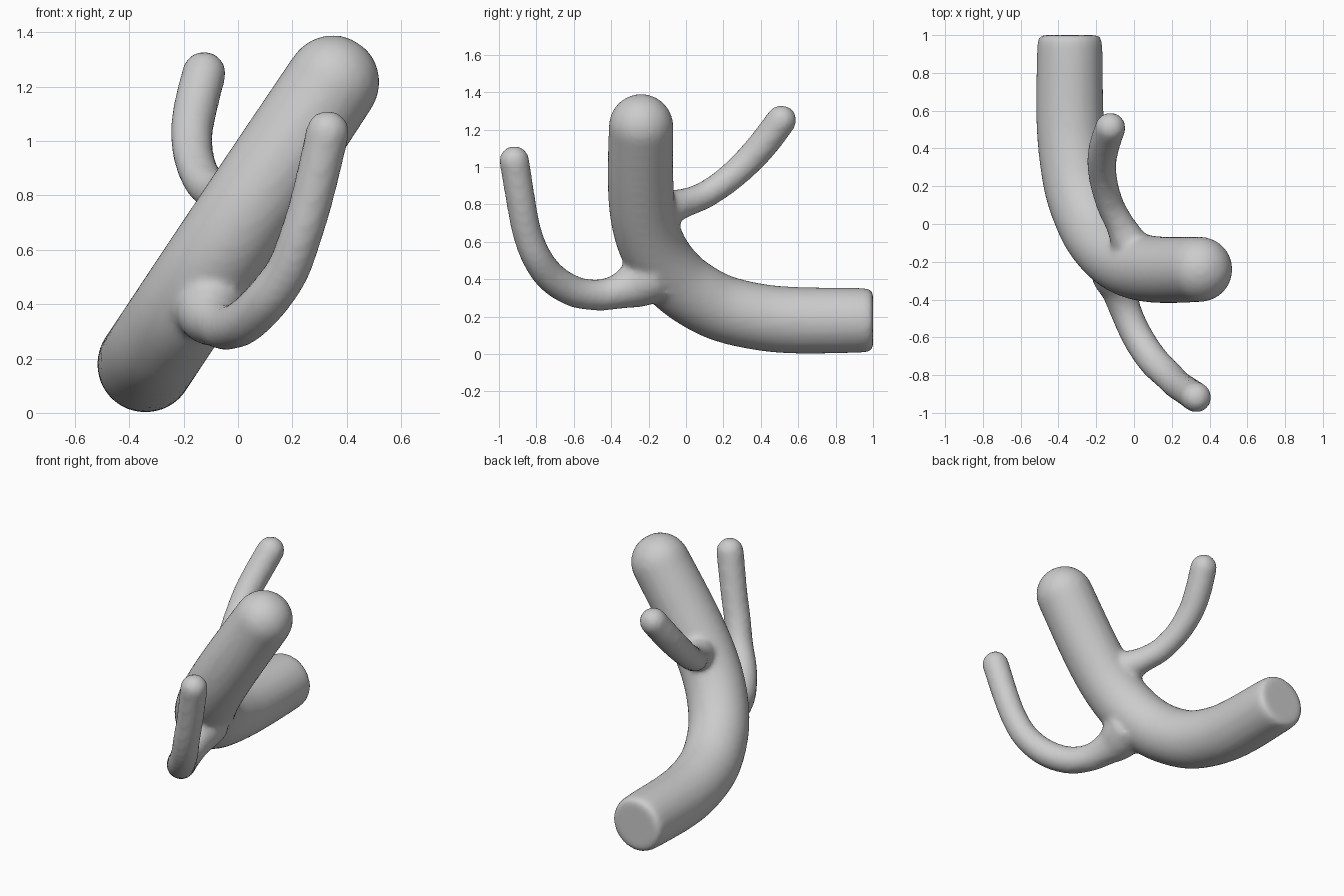
import bpy, bmesh, math
from mathutils import Vector

if "Cube" in bpy.data.objects:
    bpy.data.objects.remove(bpy.data.objects["Cube"])


def spline(pts, steps=8):
    """Catmull-Rom through (x, y, z, radius) points."""
    P = [Vector(p) for p in pts]
    P = [2 * P[0] - P[1]] + P + [2 * P[-1] - P[-2]]
    out = []
    for i in range(1, len(P) - 2):
        a, b, c, d = P[i - 1:i + 3]
        for k in range(steps):
            t = k / steps
            out.append(0.5 * (2 * b + (c - a) * t + (2 * a - 5 * b + 4 * c - d) * t * t
                              + (3 * b - a - 3 * c + d) * t ** 3))
    out.append(P[-2])
    return out


def tube(bm, pts, ref, sides=32):
    """Closed tube with a flat start and a hemispherical tip."""
    path = spline(pts)
    rings = []
    for i, p in enumerate(path):
        a, b = path[max(i - 1, 0)], path[min(i + 1, len(path) - 1)]
        rings.append((p.xyz, p.w, (b - a).xyz.normalized()))
    c, r, t = rings[-1]
    for k in range(1, 8):
        ang = math.pi / 2 * k / 8
        rings.append((c + t * r * math.sin(ang), r * math.cos(ang), t))
    loops = []
    for c, r, t in rings:
        u = (ref - t * ref.dot(t)).normalized()
        v = t.cross(u)
        loops.append([bm.verts.new(c + r * (math.cos(a) * u + math.sin(a) * v))
                      for a in (2 * math.pi * j / sides for j in range(sides))])
    for A, B in zip(loops, loops[1:]):
        for j in range(sides):
            k = (j + 1) % sides
            bm.faces.new((A[j], A[k], B[k], B[j]))
    bm.faces.new(loops[0][::-1])
    bm.faces.new(loops[-1])


bm = bmesh.new()

# Trunk: planar bend, s runs along the slanted direction, r is the radius
slant = Vector((0.553, 0, 0.833))
trunk = [(1.0, 0, .152), (.975, 0, .168), (.9, 0, .174), (.6, 0, .178), (.4, .02, .178),
         (.2, .075, .178), (.05, .165, .178), (-.07, .28, .178), (-.17, .45, .178),
         (-.225, .65, .177), (-.243, .9, .176), (-.24, 1.245, .173)]
tube(bm, [(-.34 + s * slant.x, y, .18 + s * slant.z, r) for y, s, r in trunk],
     Vector((slant.z, 0, -slant.x)))

# Front branch
tube(bm, [(-.10, -.16, .42, .14), (-.10, -.27, .37, .125), (-.075, -.36, .335, .095),
          (-.04, -.47, .315, .083), (.02, -.60, .335, .083), (.10, -.72, .41, .083),
          (.18, -.80, .52, .08), (.23, -.85, .65, .078), (.275, -.88, .80, .078),
          (.33, -.918, 1.033, .08)], Vector((1, 0, 0)))

# Back branch
tube(bm, [(.02, -.20, .76, .11), (-.03, -.09, .785, .095), (-.075, 0, .81, .077),
          (-.125, .10, .85, .073), (-.16, .22, .93, .074), (-.17, .33, 1.03, .078),
          (-.155, .42, 1.13, .081), (-.125, .51, 1.25, .081)], Vector((1, 0, 0)))

bmesh.ops.recalc_face_normals(bm, faces=bm.faces)
mesh = bpy.data.meshes.new("branching_trunk")
bm.to_mesh(mesh)
bm.free()
obj = bpy.data.objects.new("branching_trunk", mesh)
bpy.context.collection.objects.link(obj)

# Fuse the limbs into one skin and soften the joints
rm = obj.modifiers.new("fuse", 'REMESH')
rm.mode = 'VOXEL'
rm.voxel_size = 0.018
rm.use_smooth_shade = True
sm = obj.modifiers.new("soften", 'SMOOTH')
sm.factor = 0.5
sm.iterations = 6
